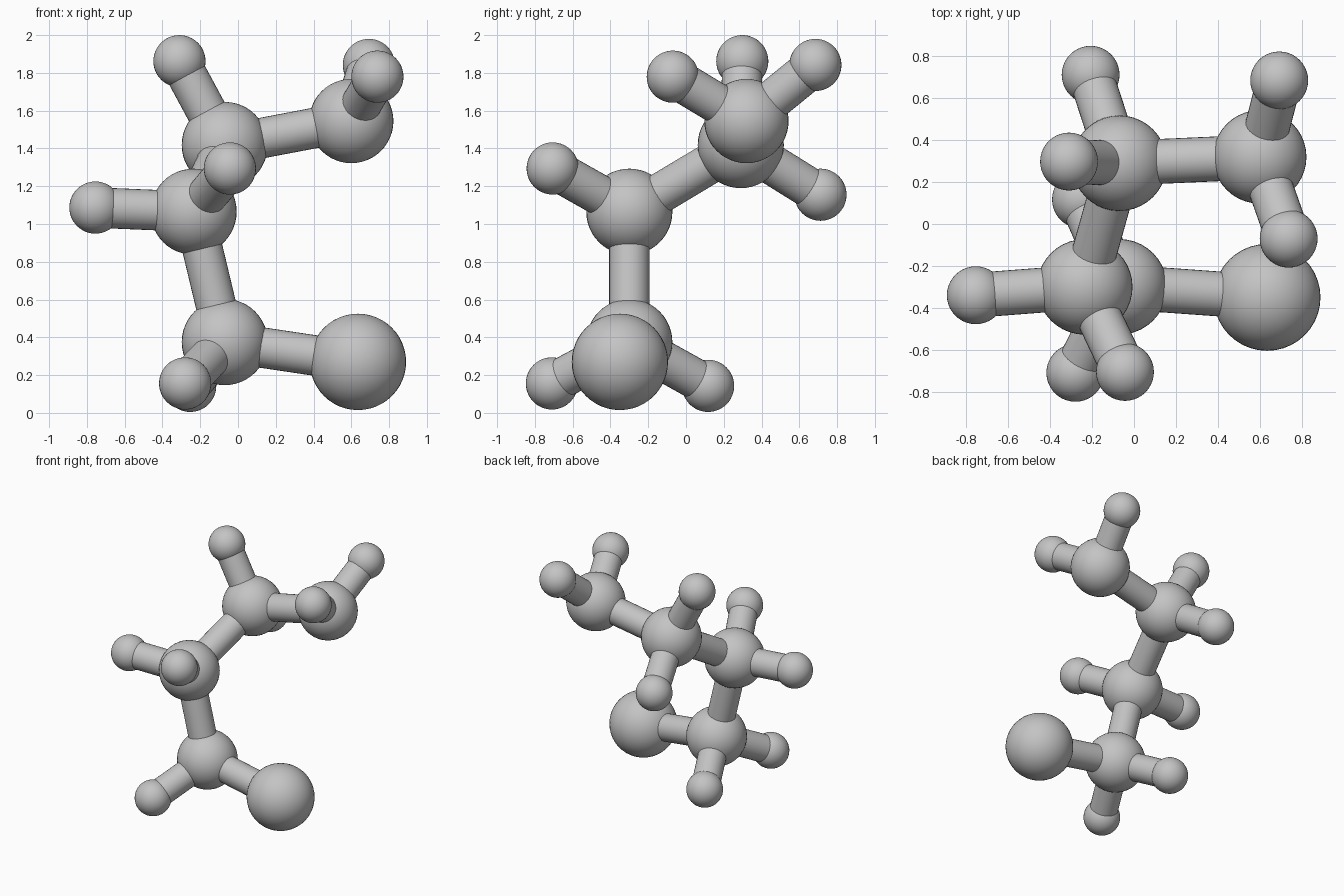
import bpy
from mathutils import Vector

cube = bpy.data.objects.get("Cube")
if cube:
    bpy.data.objects.remove(cube, do_unlink=True)

# One plain grey for the whole model
grey = bpy.data.materials.new("plain_grey")
grey.use_nodes = True
colour = (0.55, 0.55, 0.55, 1)
grey.diffuse_color = colour
grey.node_tree.nodes["Principled BSDF"].inputs["Base Color"].default_value = colour

LARGE, MEDIUM, SMALL, ROD = 0.255, 0.228, 0.138, 0.107

# Ball name: (radius, centre)
balls = {
    "lower_joint": (MEDIUM, (-0.07, -0.30, 0.375)),
    "middle_joint": (MEDIUM, (-0.235, -0.30, 1.065)),
    "upper_joint": (MEDIUM, (-0.07, 0.29, 1.418)),
    "end_joint": (0.223, (0.60, 0.32, 1.545)),
    "large_ball": (LARGE, (0.635, -0.35, 0.27)),
    "lower_front_ball": (SMALL, (-0.28, -0.71, 0.156)),
    "lower_back_ball": (SMALL, (-0.253, 0.117, 0.143)),
    "middle_right_ball": (SMALL, (-0.755, -0.34, 1.087)),
    "middle_front_ball": (SMALL, (-0.043, -0.706, 1.294)),
    "upper_top_ball": (SMALL, (-0.31, 0.298, 1.862)),
    "upper_back_ball": (SMALL, (-0.207, 0.712, 1.155)),
    "end_back_ball": (SMALL, (0.693, 0.685, 1.842)),
    "end_front_ball": (SMALL, (0.738, -0.07, 1.78)),
}

# Each joint and the balls its rods reach
links = {
    "lower_joint": ["middle_joint", "large_ball", "lower_front_ball", "lower_back_ball"],
    "middle_joint": ["upper_joint", "middle_right_ball", "middle_front_ball"],
    "upper_joint": ["end_joint", "upper_top_ball", "upper_back_ball"],
    "end_joint": ["end_back_ball", "end_front_ball"],
}


def finish(name):
    obj = bpy.context.object
    obj.name = name
    obj.data.materials.append(grey)
    bpy.ops.object.shade_smooth_by_angle()


# Balls
for name, (radius, centre) in balls.items():
    bpy.ops.mesh.primitive_uv_sphere_add(segments=40, ring_count=24, radius=radius, location=centre)
    finish(name)

# Connecting rods
for joint, ends in links.items():
    for end in ends:
        a, b = Vector(balls[joint][1]), Vector(balls[end][1])
        span = b - a
        bpy.ops.mesh.primitive_cylinder_add(
            vertices=32, radius=ROD, depth=span.length, location=(a + b) / 2,
            rotation=span.to_track_quat("Z", "Y").to_euler())
        # Rod ends stay hidden inside the balls
        finish("rod_to_" + end)
